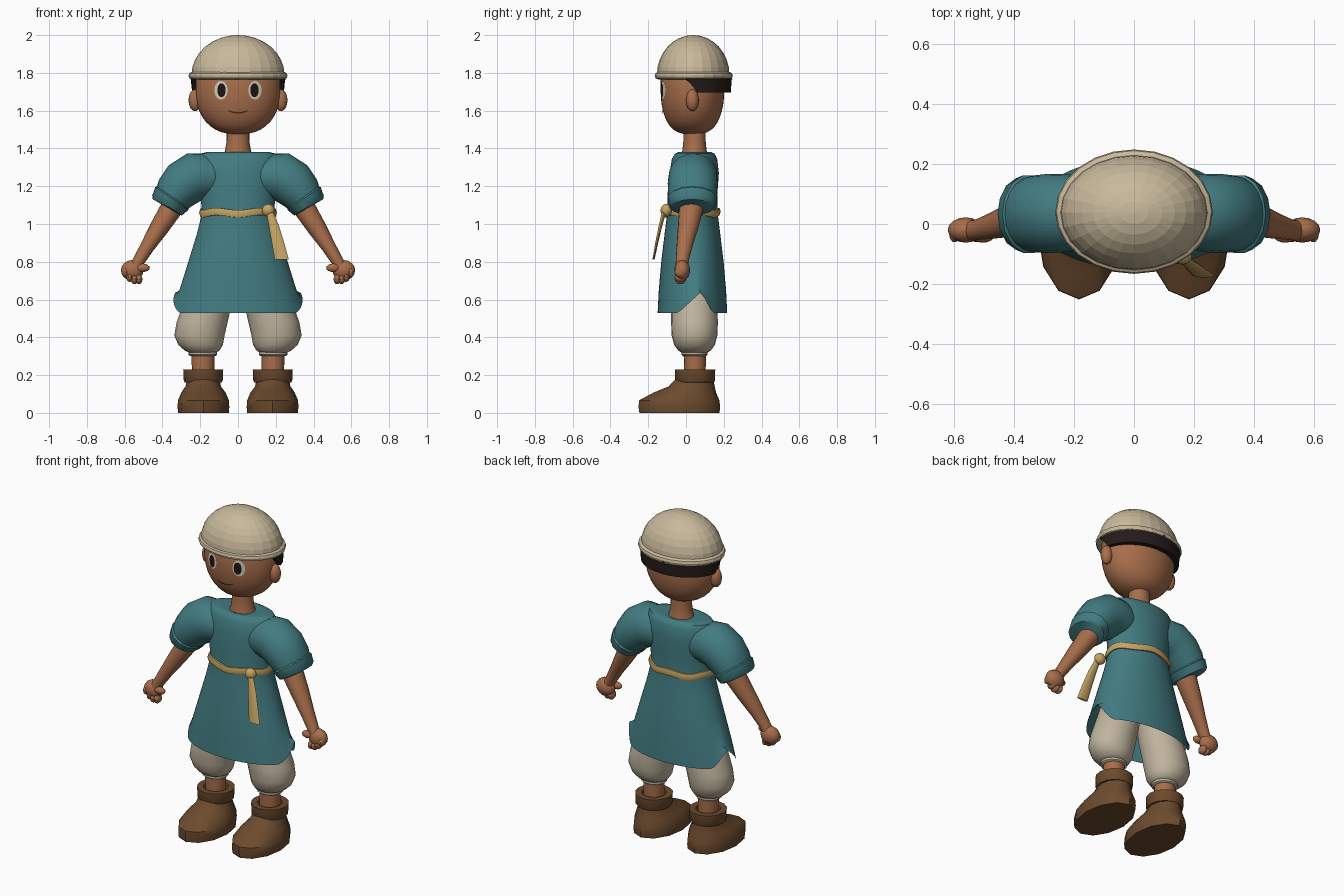
import bpy, bmesh
from math import sin, cos, pi, tau
from mathutils import Vector
from mathutils.bvhtree import BVHTree

cube = bpy.data.objects.get("Cube")
if cube:
    bpy.data.objects.remove(cube)


def material(name, r, g, b):
    m = bpy.data.materials.new(name)
    m.use_nodes = True
    m.diffuse_color = (r, g, b, 1)
    bsdf = next(n for n in m.node_tree.nodes if n.type == "BSDF_PRINCIPLED")
    bsdf.inputs["Base Color"].default_value = (r, g, b, 1)
    return m


SKIN = material("brown skin", .39, .155, .07)
TEAL = material("teal cloth", .055, .2, .22)
CREAM = material("cream hat", .58, .485, .33)
LINEN = material("linen trousers", .53, .46, .345)
LEATHER = material("brown leather", .15, .07, .027)
STRAW = material("straw sash", .55, .37, .125)
HAIR = material("dark hair", .018, .011, .011)
WHITE = material("eye white", .64, .62, .52)
PUPIL = material("pupil black", .012, .007, .006)
LIP = material("mouth brown", .09, .03, .015)


def build(name, verts, faces, mat, smooth=True):
    me = bpy.data.meshes.new(name)
    me.from_pydata([tuple(v) for v in verts], [], faces)
    bm = bmesh.new()
    bm.from_mesh(me)
    bmesh.ops.recalc_face_normals(bm, faces=bm.faces)
    bm.to_mesh(me)
    bm.free()
    me.materials.append(mat)
    ob = bpy.data.objects.new(name, me)
    bpy.context.collection.objects.link(ob)
    bpy.ops.object.select_all(action="DESELECT")
    bpy.context.view_layer.objects.active = ob
    ob.select_set(True)
    if smooth:
        bpy.ops.object.shade_smooth_by_angle(angle=.75)
    return ob


def grid_faces(rows, cols, wrap=True):
    return [(r * cols + c, r * cols + (c + 1) % cols,
             (r + 1) * cols + (c + 1) % cols, (r + 1) * cols + c)
            for r in range(rows - 1) for c in range(cols if wrap else cols - 1)]


def loft(name, rings, mat, n=24, side=1, tilt=False, caps=(True, True),
         smooth=True, shape=None):
    """Skin elliptical rings (x, y, z, rx, ry); tilt turns them along the path."""
    verts = []
    for i, (x, y, z, rx, ry) in enumerate(rings):
        u = Vector((1, 0, 0))
        if tilt:
            a, b = rings[max(i - 1, 0)], rings[min(i + 1, len(rings) - 1)]
            u = Vector((a[2] - b[2], 0, b[0] - a[0])).normalized()
        for k in range(n):
            t = tau * k / n
            p = Vector((x, y, z)) + u * rx * cos(t) + Vector((0, ry * sin(t), 0))
            p.z += shape(i, p) if shape else 0
            p.x *= side
            verts.append(p)
    faces = grid_faces(len(rings), n)
    if caps[0]:
        faces.append(tuple(range(n)))
    if caps[1]:
        faces.append(tuple(range((len(rings) - 1) * n, len(rings) * n)))
    return build(name, verts, faces, mat, smooth)


def ball(name, centre, radii, mat, side=1, n=16):
    x, y, z = centre
    a, b, c = radii
    arcs = [-pi / 2 + pi * (k + .15) / 8.3 for k in range(9)]
    return loft(name, [(x, y, z + c * sin(t), a * cos(t), b * cos(t)) for t in arcs],
                mat, n, side)


# Head, neck and ears
CY = .034
jaw = [pi / 2 * (1 - k / 10) for k in range(11)]
head_rings = [(0, CY, 1.7 - .225 * sin(t), .225 * max(cos(t), .01) ** .8,
               .168 * max(cos(t), .01) ** .65) for t in jaw]
head_rings += [(0, CY, 1.77, .224, .168), (0, CY, 1.86, .19, .14)]
head = loft("head", head_rings, SKIN, 40)
loft("neck", [(0, .045, 1.34, .085, .075), (0, .045, 1.39, .068, .064),
              (0, .045, 1.44, .06, .059), (0, .045, 1.51, .06, .059)], SKIN)
for s, label in ((1, "left"), (-1, "right")):
    ball(label + "_ear", (.228, CY, 1.655), (.034, .034, .058), SKIN, s)

# Face details laid on the head
tree = BVHTree.FromPolygons([v.co for v in head.data.vertices],
                            [p.vertices[:] for p in head.data.polygons])


def decal(name, rows, mat, lift, wrap):
    verts = []
    for x, z in (p for row in rows for p in row):
        hit = tree.ray_cast(Vector((x, -1, z)), Vector((0, 1, 0)))[0]
        verts.append((x, hit.y - lift, z))
    build(name, verts, grid_faces(len(rows), len(rows[0]), wrap), mat)


def oval(x, z, a, b):
    return [[(x + a * f * cos(tau * k / 24), z + b * f * sin(tau * k / 24))
             for k in range(24)] for f in (.02, .35, .7, 1)]


for s, label in ((1, "left"), (-1, "right")):
    decal(label + "_eye_white", oval(s * .09, 1.708, .035, .049), WHITE, .004, True)
    decal(label + "_pupil", oval(s * .087, 1.708, .022, .037), PUPIL, .008, True)
smile = [k * .005 for k in range(-10, 11)]
decal("mouth", [[(x, 1.588 + 5 * x * x + w) for x in smile] for w in (-.004, .004)],
      LIP, .005, False)

# Hair band around the back, ragged along the top
hair, cols = [], 57
for row in range(4):
    for k in range(cols):
        t = -.17 + (pi + .34) * k / (cols - 1)
        y = sin(t)
        low = 1.695 + .075 * min(max((.15 - y) / .32, 0), 1)
        z = (low, low, 1.765, 1.775 + .012 * (k * 7 % 3 - 1))[row]
        grow = (-.03, .0, .005, .01 * (k % 2))[row]
        hair.append(((.245 + grow) * cos(t), CY + (.203 + grow) * y, z))
build("hair", hair, grid_faces(4, cols, False), HAIR)

# Round hat with a rolled rim
dome = [pi / 2 * k / 8 for k in range(8)] + [pi / 2 - .03]
loft("hat_dome", [(0, CY + .004, 1.79 + .21 * sin(t), .246 * cos(t), .192 * cos(t))
                  for t in dome], CREAM, 24, smooth=False)
loft("hat_rim", [(0, CY + .007, z, .262 - d, .207 - d) for z, d in
                 ((1.766, .018), (1.772, .004), (1.785, 0), (1.798, .004), (1.806, .018))],
     CREAM, 24, smooth=False)


# Tunic body with side slits in the hem
def hem(i, p):
    if i or abs(p.x) < .2:
        return 0
    d = p.y - .08
    return .11 * max(0, 1 - abs(d) / (.12 if d < 0 else .06))


loft("tunic", [(0, CY, .53, .342, .184), (0, CY, .65, .31, .178),
               (0, CY, .8, .263, .165), (0, CY, .95, .217, .147),
               (0, CY, 1.06, .19, .133), (0, CY, 1.16, .2, .132),
               (0, CY + .01, 1.27, .215, .13), (0, .045, 1.345, .215, .12),
               (0, .047, 1.372, .2, .105), (0, .047, 1.38, .17, .088),
               (0, .047, 1.372, .07, .064)],
     TEAL, 56, caps=(False, False), shape=hem)

# Sash: wavy belt, knot and hanging end
belt = []
for dr, dz in ((-.01, -.02), (.008, -.019), (.014, 0), (.008, .019), (-.01, .02)):
    for k in range(48):
        t = tau * k / 48
        belt.append(((.192 + dr) * cos(t), CY + (.136 + dr) * sin(t),
                     1.06 + dz + .006 * sin(5 * t)))
build("belt", belt, grid_faces(5, 48), STRAW)
ball("belt_knot", (.16, -.105, 1.072), (.034, .03, .034), STRAW)
loft("belt_end", [(.165, -.115, 1.07, .018, .012), (.19, -.135, .99, .027, .01),
                  (.212, -.155, .9, .033, .008), (.232, -.172, .812, .037, .006)],
     STRAW, 10)

for s, label in ((1, "left"), (-1, "right")):
    # Puffed sleeve with turned-up cuff
    loft(label + "_sleeve", [(.1, .04, 1.24, .1, .1), (.17, .04, 1.25, .122, .122),
                             (.23, .037, 1.25, .13, .13), (.285, .035, 1.215, .126, .132),
                             (.33, .034, 1.165, .112, .128), (.37, .033, 1.105, .088, .112)],
         TEAL, 20, s, tilt=True)
    loft(label + "_cuff", [(.343, .033, 1.145, .098, .118), (.35, .033, 1.135, .107, .132),
                           (.376, .033, 1.097, .094, .122), (.38, .033, 1.09, .082, .108)],
         TEAL, 14, s, tilt=True)
    # Bare arm and fist
    loft(label + "_arm", [(.31, .035, 1.16, .062, .066), (.36, .026, 1.07, .058, .064),
                          (.42, .01, .975, .05, .054), (.48, -.008, .88, .038, .042),
                          (.525, -.02, .805, .032, .034), (.545, -.022, .77, .03, .034)],
         SKIN, 16, s, tilt=True)
    ball(label + "_palm", (.56, -.02, .755), (.06, .042, .054), SKIN, s)
    ball(label + "_thumb", (.503, -.042, .768), (.036, .02, .022), SKIN, s)
    for k in range(4):
        ball(f"{label}_finger_{k + 1}", (.525 + .024 * k, -.03, .708 + .006 * k * (k - 1)),
             (.019, .032, .027), SKIN, s, 10)

    # Baggy trouser leg with gathered band
    loft(label + "_trouser_leg", [(.11, CY, .78, .11, .1), (.16, .042, .58, .128, .122),
                                  (.19, .045, .48, .135, .124), (.204, .045, .41, .133, .121),
                                  (.198, .045, .36, .118, .108), (.19, .045, .33, .092, .086),
                                  (.186, .045, .318, .07, .066)], LINEN, 20, s)
    loft(label + "_trouser_band", [(.186, .045, .302, .068, .062), (.186, .045, .308, .076, .07),
                                   (.186, .045, .325, .076, .07)], LINEN, 20, s)
    loft(label + "_shin", [(.185, .047, .18, .058, .056), (.185, .047, .34, .062, .06)],
         SKIN, 16, s)
    # Boot: broad toe, sloping instep and folded collar
    loft(label + "_boot", [(.183, -.035, 0, .134, .212), (.183, -.035, .03, .137, .216),
                           (.183, -.036, .066, .135, .213), (.183, -.006, .108, .117, .165),
                           (.184, .03, .14, .094, .122), (.184, .045, .18, .085, .1)],
         LEATHER, 12, s)
    loft(label + "_boot_collar", [(.184, .048, .162, .098, .1), (.184, .048, .17, .103, .105),
                                  (.184, .048, .23, .106, .107), (.184, .048, .23, .07, .07),
                                  (.184, .048, .2, .065, .065)], LEATHER, 16, s)
